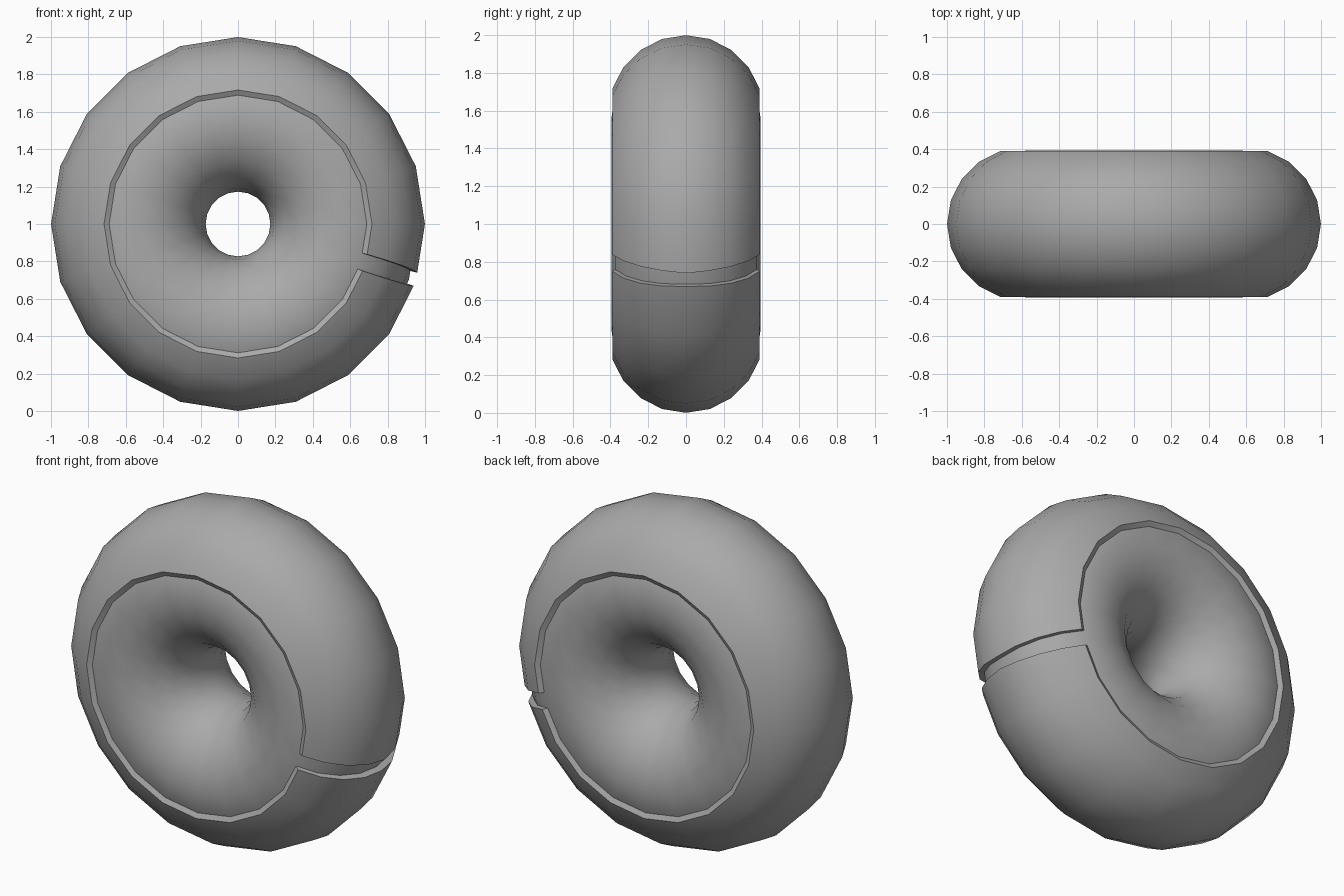
import bpy
import bmesh
from math import sin, cos, radians, floor, pi
from mathutils import Vector

cube = bpy.data.objects.get("Cube")
if cube:
    bpy.data.objects.remove(cube, do_unlink=True)

MAJOR, MINOR = 0.567, 0.394     # inner ring radii
SCALE = 1.04                    # casing size relative to the inner ring
STEP = 18                       # degrees per facet, both ways round
CENTRE = Vector((0, 0, 1))

grey = bpy.data.materials.new("mid_grey")
grey.use_nodes = True
colour = (0.4, 0.4, 0.4, 1)
grey.diffuse_color = colour
grey.node_tree.nodes["Principled BSDF"].inputs["Base Color"].default_value = colour


def finish(obj):
    obj.data.materials.append(grey)
    bpy.ops.object.select_all(action="DESELECT")
    obj.select_set(True)
    bpy.context.view_layer.objects.active = obj
    bpy.ops.object.shade_smooth_by_angle(angle=radians(30))


def ring_point(u, v, scale):
    """Point on the faceted ring; in-between angles lie on the flat facets."""
    def corner(a):
        reach = MAJOR + MINOR * cos(radians(v))
        return Vector((reach * cos(radians(a)), MINOR * sin(radians(v)), reach * sin(radians(a))))
    low = floor(u / STEP) * STEP
    return CENTRE + scale * corner(low).lerp(corner(low + STEP), (u - low) / STEP)


# Inner ring, axis along y
bpy.ops.mesh.primitive_torus_add(major_segments=20, minor_segments=20, major_radius=MAJOR,
                                 minor_radius=MINOR, location=CENTRE, rotation=(pi / 2, 0, 0))
inner_ring = bpy.context.object
inner_ring.name = "inner_ring"
finish(inner_ring)

# Outer casing: closed cross-section swept round, leaving a slit that widens at the rims
arc = list(range(-4 * STEP, 4 * STEP + 1, STEP))
section = [(v, SCALE) for v in arc] + [(v, 0.995) for v in reversed(arc)]
bm = bmesh.new()


def add_section(angle, flare=0):
    return [bm.verts.new(ring_point(angle + flare * abs(v) / 72, v, s)) for v, s in section]


sections = [add_section(-15.2, 2)]
sections += [add_section(a) for a in range(0, 325, STEP)]
sections += [add_section(340.6, -1.2)]
count = len(section)
for a, b in zip(sections, sections[1:]):
    for i in range(count):
        j = (i + 1) % count
        bm.faces.new((a[i], a[j], b[j], b[i]))

# End walls of the slit
for end in (sections[0], sections[-1]):
    for i in range(len(arc) - 1):
        bm.faces.new((end[i], end[i + 1], end[count - 2 - i], end[count - 1 - i]))
bmesh.ops.recalc_face_normals(bm, faces=bm.faces[:])

mesh = bpy.data.meshes.new("outer_casing")
bm.to_mesh(mesh)
bm.free()
outer_casing = bpy.data.objects.new("outer_casing", mesh)
bpy.context.collection.objects.link(outer_casing)
finish(outer_casing)
